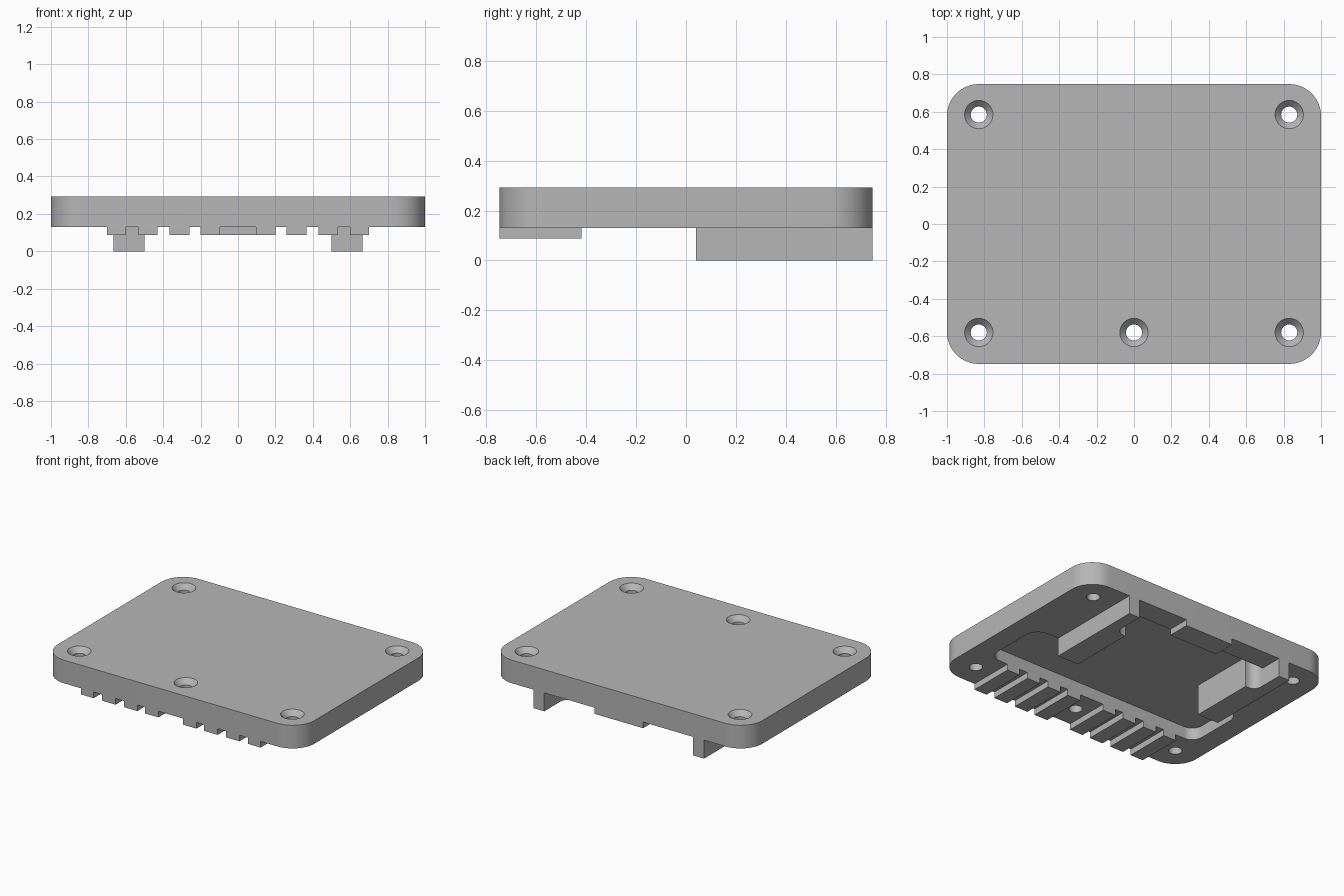
import bpy, bmesh, math
from mathutils import Vector

cube = bpy.data.objects.get("Cube")
if cube:
    bpy.data.objects.remove(cube, do_unlink=True)

GREY = (0.47, 0.47, 0.47, 1)
mat = bpy.data.materials.new("plain grey")
mat.use_nodes = True
mat.diffuse_color = GREY
mat.node_tree.nodes["Principled BSDF"].inputs["Base Color"].default_value = GREY

BASE, TOP, FLOOR, RIDGE = 0.13, 0.293, 0.215, 0.087
HALF_Y, FRONT, STEP, REAR = 0.748, -0.42, 0.04, 0.587


def rounded(corners, segments=12):
    """Outline from (x, y, radius) corners, each corner replaced by an arc."""
    out = []
    for i, (x, y, r) in enumerate(corners):
        p = Vector((x, y))
        if r == 0:
            out.append(p)
            continue
        a = (Vector(corners[i - 1][:2]) - p).normalized()
        b = (Vector(corners[(i + 1) % len(corners)][:2]) - p).normalized()
        centre = p + (a + b) * r
        for k in range(segments + 1):
            t = k / segments * math.pi / 2
            out.append(centre - b * r * math.cos(t) - a * r * math.sin(t))
    return out


def finish(name, bm):
    bmesh.ops.recalc_face_normals(bm, faces=bm.faces[:])
    mesh = bpy.data.meshes.new(name)
    bm.to_mesh(mesh)
    bm.free()
    mesh.materials.append(mat)
    obj = bpy.data.objects.new(name, mesh)
    bpy.context.collection.objects.link(obj)
    return obj


def prism(name, outline, z0, z1):
    bm = bmesh.new()
    face = bm.faces.new([bm.verts.new((p[0], p[1], z0)) for p in outline])
    made = bmesh.ops.extrude_face_region(bm, geom=[face])
    verts = [v for v in made["geom"] if isinstance(v, bmesh.types.BMVert)]
    bmesh.ops.translate(bm, verts=verts, vec=(0, 0, z1 - z0))
    return finish(name, bm)


def box(name, x0, x1, y0, y1, z0, z1):
    return prism(name, [(x0, y0), (x1, y0), (x1, y1), (x0, y1)], z0, z1)


def screw_cutter(name, x, y):
    """Straight hole with a conical countersink at the top."""
    profile = [(0.043, 0), (0.043, TOP - 0.036), (0.076, TOP), (0.076, TOP + 0.1)]
    bm = bmesh.new()
    n = 32
    rings = [[bm.verts.new((x + r * math.cos(i * math.tau / n),
                            y + r * math.sin(i * math.tau / n), z))
              for i in range(n)] for r, z in profile]
    for lo, hi in zip(rings, rings[1:]):
        for i in range(n):
            bm.faces.new((lo[i], lo[(i + 1) % n], hi[(i + 1) % n], hi[i]))
    bm.faces.new(rings[0])
    bm.faces.new(rings[-1])
    return finish(name, bm)


def cut(target, cutter):
    cutter.hide_render = True
    mod = target.modifiers.new("cut", "BOOLEAN")
    mod.operation = "DIFFERENCE"
    mod.solver = "EXACT"
    mod.object = cutter
    bpy.context.view_layer.objects.active = target
    bpy.ops.object.modifier_apply(modifier=mod.name)
    bpy.data.objects.remove(cutter, do_unlink=True)


def smooth(obj):
    bpy.ops.object.select_all(action="DESELECT")
    obj.select_set(True)
    bpy.context.view_layer.objects.active = obj
    bpy.ops.object.shade_smooth_by_angle(angle=math.radians(30))


# Cover plate with rounded corners
plate = prism("cover_plate", rounded([(-1, -HALF_Y, 0.17), (1, -HALF_Y, 0.17),
                                      (1, HALF_Y, 0.17), (-1, HALF_Y, 0.17)]), BASE, TOP)

# Pocket in the underside: wide at the front, narrow between the rails
half = [(0.85, FRONT, 0.08), (0.85, STEP, 0.1), (0.5, STEP, 0),
        (0.5, 0.51, 0), (0.58, 0.51, 0.06), (0.58, REAR, 0)]
other = [(-x, y, r) for x, y, r in reversed(half)]
cut(plate, prism("pocket_cutter", rounded(half + other), BASE - 0.1, FLOOR))

# Countersunk screw holes
for x, y in [(-0.83, 0.585), (0.83, 0.585), (-0.83, -0.58), (0, -0.58), (0.83, -0.58)]:
    cut(plate, screw_cutter("hole_cutter", x, y))
smooth(plate)

# Side rails, notched at the rear, and the ridges along the front edge
for side, s in (("left", 1), ("right", -1)):
    outline = rounded([(0.665, STEP, 0), (0.665, HALF_Y, 0), (0.58, HALF_Y, 0),
                       (0.58, 0.51, 0.06), (0.5, 0.51, 0), (0.5, STEP, 0)])
    smooth(prism(side + "_rail", [(s * p.x, p.y) for p in outline], 0, BASE))
    for i, (a, b) in enumerate([(0.095, 0.2), (0.26, 0.365), (0.43, 0.535), (0.6, 0.7)]):
        box(f"{side}_ridge_{i + 1}", s * a, s * b, -HALF_Y, FRONT, RIDGE, BASE)

# Tab on the rear rim
box("rear_tab", -0.19, 0.19, REAR, HALF_Y, RIDGE, BASE)
